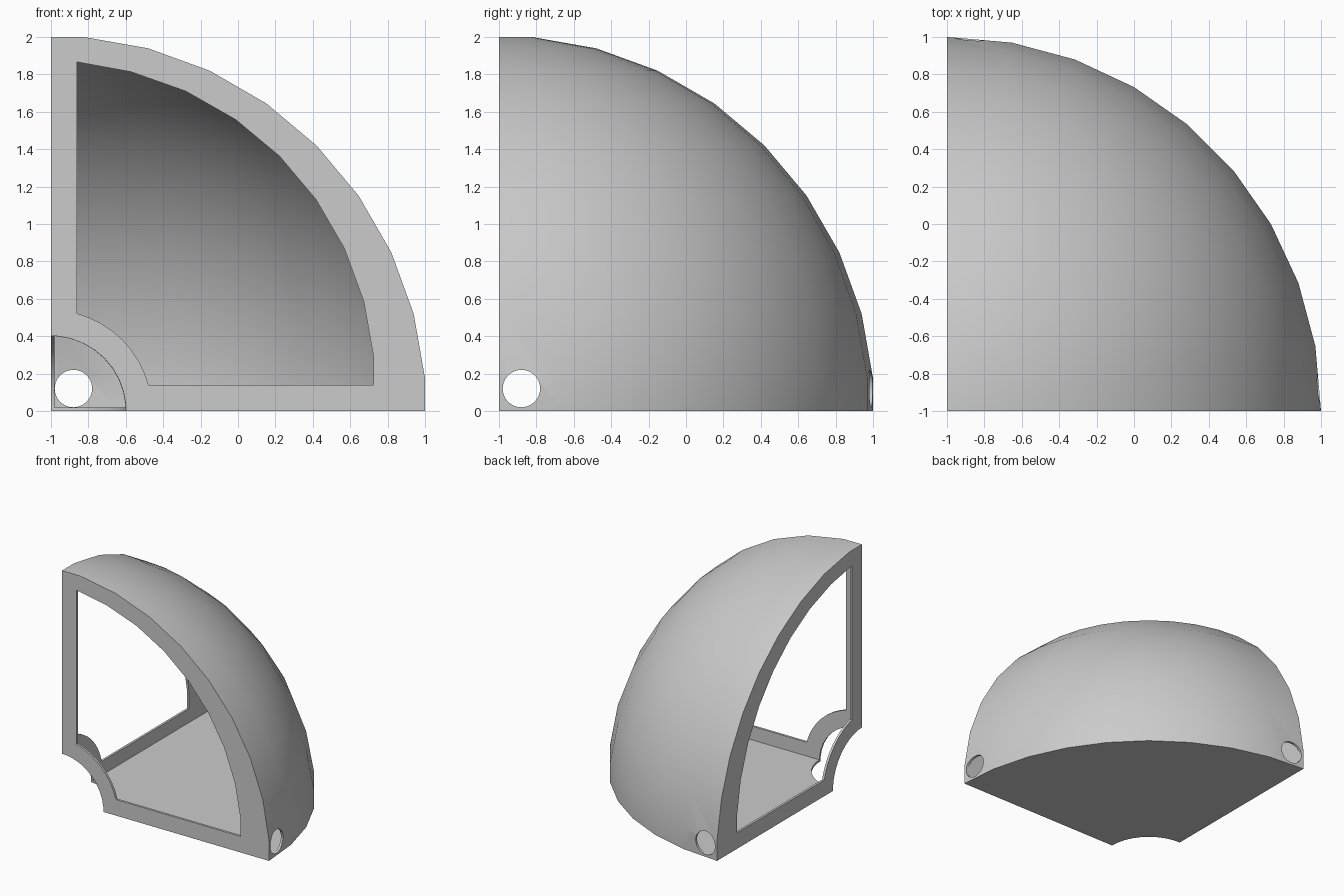
import bpy, bmesh, math
from mathutils import Matrix, Vector

cube = bpy.data.objects.get("Cube")
if cube:
    bpy.data.objects.remove(cube, do_unlink=True)

RADIUS = 2 / math.cos(math.radians(5))   # facet rings sit at 5, 15, ... 85 degrees
WALL, FRAME, NOTCH = 0.02, 0.14, 0.4
CORNER = Vector((-1, -1, 0))             # centre of the sphere

grey = bpy.data.materials.new("plain_grey")
grey.use_nodes = True
grey.diffuse_color = (0.6, 0.6, 0.6, 1)
grey.node_tree.nodes["Principled BSDF"].inputs["Base Color"].default_value = (0.6, 0.6, 0.6, 1)


def finish(bm, name):
    bmesh.ops.translate(bm, verts=bm.verts, vec=CORNER)
    bmesh.ops.recalc_face_normals(bm, faces=bm.faces)
    mesh = bpy.data.meshes.new(name)
    bm.to_mesh(mesh)
    bm.free()
    mesh.materials.append(grey)
    obj = bpy.data.objects.new(name, mesh)
    bpy.context.collection.objects.link(obj)
    return obj


def hull(bm):
    res = bmesh.ops.convex_hull(bm, input=bm.verts)
    loose = {g for g in res["geom_interior"] + res["geom_unused"]
             if isinstance(g, bmesh.types.BMVert)}
    bmesh.ops.delete(bm, geom=list(loose), context="VERTS")
    bmesh.ops.dissolve_limit(bm, angle_limit=math.radians(0.5),
                             verts=bm.verts, edges=bm.edges)


def ball(name, radius, turn, inset=None):
    """Faceted ball, a quarter or full turn; inset trims it to an octant."""
    bm = bmesh.new()
    steps = turn // 10
    for lat in range(-85 if turn == 360 else 5, 90, 10):
        a = math.radians(lat)
        for i in range(steps if turn == 360 else steps + 1):
            b = math.radians(10 * i)
            bm.verts.new((radius * math.cos(a) * math.cos(b),
                          radius * math.cos(a) * math.sin(b), radius * math.sin(a)))
            if lat == 5 and turn == 90:
                bm.verts.new((radius * math.cos(a) * math.cos(b),
                              radius * math.cos(a) * math.sin(b), 0))
    if turn == 90:
        bm.verts.new((0, 0, 0))
        bm.verts.new((0, 0, radius * math.sin(math.radians(85))))
    hull(bm)
    if inset:
        for axis in Matrix.Identity(3):
            bmesh.ops.bisect_plane(bm, geom=bm.verts[:] + bm.edges[:] + bm.faces[:],
                                   plane_co=axis * inset, plane_no=axis, clear_inner=True)
            open_edges = [e for e in bm.edges if e.is_boundary]
            bmesh.ops.holes_fill(bm, edges=open_edges)
    return finish(bm, name)


def prism(name, outline, start, end, swap):
    """Extrude a (side, height) outline along y, or along x when swapped."""
    bm = bmesh.new()
    face = bm.faces.new([bm.verts.new((u, start, v)) for u, v in outline])
    new = bmesh.ops.extrude_face_region(bm, geom=[face])["geom"]
    bmesh.ops.translate(bm, vec=(0, end - start, 0),
                        verts=[g for g in new if isinstance(g, bmesh.types.BMVert)])
    if swap:
        for v in bm.verts:
            v.co.x, v.co.y = v.co.y, v.co.x
    return finish(bm, name)


# Window outline: outer arc, then the arc around the corner notch
window = []
arc_radius = RADIUS - 0.27
for lat in range(5, 80, 10):
    a = math.radians(lat)
    reach = arc_radius * math.cos(a)
    window.append((math.sqrt(reach ** 2 - FRAME ** 2), 0.135 + arc_radius * math.sin(a)))
window.insert(0, (window[0][0], FRAME))
window.append((FRAME, 1.866))
inner = NOTCH + FRAME
first = math.asin(FRAME / inner)
for i in range(9):
    a = math.pi / 2 - first - (math.pi / 2 - 2 * first) * i / 8
    window.append((inner * math.cos(a), inner * math.sin(a)))

# Round hole outline
hole = [(0.12 + 0.1 * math.cos(math.radians(10 * i)),
         0.12 + 0.1 * math.sin(math.radians(10 * i))) for i in range(36)]

# Solid octant, hollowed and pierced
shell = ball("dome_shell", RADIUS, 90)
cutters = [ball("cavity_cutter", RADIUS - WALL, 90, WALL),
           ball("notch_cutter", NOTCH / math.cos(math.radians(5)), 360)]
for swap in (False, True):
    cutters.append(prism("window_cutter", window, -0.1, 0.1, swap))
    cutters.append(prism("hole_cutter", hole, 0.5, 2.2, swap))

bpy.context.view_layer.objects.active = shell
for cutter in cutters:
    mod = shell.modifiers.new(cutter.name, "BOOLEAN")
    mod.operation, mod.solver, mod.object = "DIFFERENCE", "EXACT", cutter
    bpy.ops.object.modifier_apply(modifier=mod.name)
    bpy.data.objects.remove(cutter, do_unlink=True)

# Smooth dome with crisp frame edges
bpy.ops.object.select_all(action="DESELECT")
shell.select_set(True)
bpy.ops.object.shade_smooth_by_angle(angle=math.radians(30))
